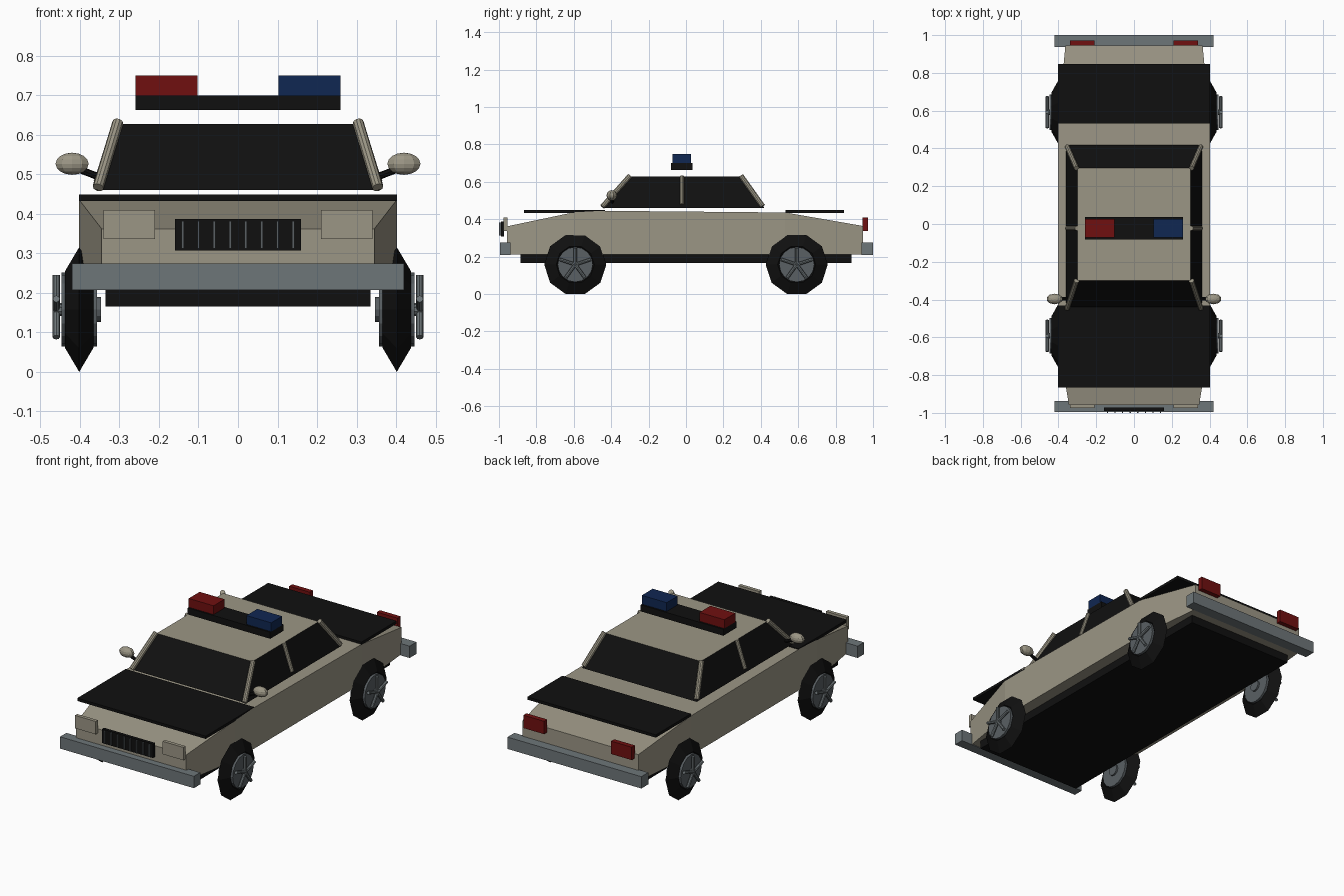
import bpy, bmesh, math
from mathutils import Vector, Matrix

if "Cube" in bpy.data.objects:
    bpy.data.objects.remove(bpy.data.objects["Cube"])


def material(name, rgb):
    m = bpy.data.materials.new(name)
    m.diffuse_color = (*rgb, 1)
    m.use_nodes = True
    m.node_tree.nodes["Principled BSDF"].inputs["Base Color"].default_value = m.diffuse_color
    return m


BEIGE = material("beige paint", (0.33, 0.305, 0.235))
BLACK = material("black", (0.005, 0.005, 0.005))
STEEL = material("bumper grey", (0.155, 0.18, 0.19))
RIM = material("rim grey", (0.10, 0.115, 0.125))
RED = material("red lamp", (0.16, 0.005, 0.005))
BLUE = material("blue lamp", (0.005, 0.02, 0.085))


def finish(name, bm, *mats):
    bmesh.ops.recalc_face_normals(bm, faces=bm.faces)
    me = bpy.data.meshes.new(name)
    bm.to_mesh(me)
    bm.free()
    for m in mats:
        me.materials.append(m)
    ob = bpy.data.objects.new(name, me)
    bpy.context.collection.objects.link(ob)
    return ob


def box(name, x, y, z, mat):
    """Box from (min, max) ranges."""
    bm = bmesh.new()
    bmesh.ops.create_cube(bm, size=1)
    for v in bm.verts:
        v.co = [r[0] if c < 0 else r[1] for c, r in zip(v.co, (x, y, z))]
    return finish(name, bm, mat)


def rod_into(bm, a, b, r, sides):
    a, b = Vector(a), Vector(b)
    d = b - a
    mat = Matrix.Translation((a + b) / 2) @ d.to_track_quat('Z', 'Y').to_matrix().to_4x4()
    bmesh.ops.create_cone(bm, cap_ends=True, segments=sides, radius1=r, radius2=r,
                          depth=d.length, matrix=mat)


def rod(name, a, b, r, mat, sides=10):
    bm = bmesh.new()
    rod_into(bm, a, b, r, sides)
    return finish(name, bm, mat)


def loft(name, rings, *mats):
    """Skin a list of four-point rings and cap both ends."""
    bm = bmesh.new()
    vs = [[bm.verts.new(p) for p in ring] for ring in rings]
    for a, b in zip(vs, vs[1:]):
        for i in range(4):
            j = (i + 1) % 4
            bm.faces.new((a[i], a[j], b[j], b[i]))
    bm.faces.new(vs[0])
    bm.faces.new(vs[-1])
    return finish(name, bm, *mats)


# lower body: stations of (y, half width, top height)
stations = [(-0.957, 0.345, 0.362), (-0.60, 0.403, 0.437), (-0.45, 0.403, 0.445),
            (0.53, 0.403, 0.436), (0.946, 0.363, 0.364)]
loft("body", [[(-w, y, 0.212), (w, y, 0.212), (w, y, t), (-w, y, t)]
              for y, w, t in stations], BEIGE)
box("underbody", (-0.335, 0.335), (-0.885, 0.885), (0.166, 0.213), BLACK)

# hood and trunk plates
box("hood", (-0.403, 0.403), (-0.865, -0.432), (0.433, 0.449), BLACK)
box("trunk_lid", (-0.403, 0.403), (0.532, 0.846), (0.433, 0.449), BLACK)

# cabin: black glass with a beige roof face
cabin = loft("cabin", [[(-w, f, z), (w, f, z), (w, b, z), (-w, b, z)]
                       for w, f, b, z in ((0.36, -0.44, 0.418, 0.461),
                                          (0.30, -0.30, 0.296, 0.628))], BLACK, BEIGE)
for p in cabin.data.polygons:
    p.material_index = 1 if p.normal.z > 0.9 else 0

# bumpers
box("front_bumper", (-0.42, 0.42), (-0.995, -0.938), (0.208, 0.275), STEEL)
box("rear_bumper", (-0.42, 0.42), (0.938, 1.0), (0.208, 0.275), STEEL)

# grille with vertical bars
box("grille", (-0.16, 0.16), (-0.99, -0.972), (0.307, 0.387), BLACK)
for i in range(8):
    x = -0.14 + 0.04 * i
    box("grille_bar", (x - 0.003, x + 0.003), (-1.0, -0.988), (0.312, 0.382), RIM)

# roof light bar
box("light_bar", (-0.259, 0.259), (-0.081, 0.036), (0.663, 0.70), BLACK)
box("red_beacon", (-0.259, -0.103), (-0.072, 0.026), (0.70, 0.75), RED)
box("blue_beacon", (0.103, 0.259), (-0.072, 0.026), (0.70, 0.75), BLUE)


def wheel(s, y):
    c = Vector((s * 0.402, y, 0.158))
    # ten-sided tyre with a pointed tread
    bm = bmesh.new()
    n = 10
    section = [(0, 0.166), (0.036, 0.102), (0, 0.06), (-0.036, 0.102)]
    rings = []
    for k in range(n):
        a = 2 * math.pi * k / n
        rings.append([bm.verts.new(c + Vector((x, r * math.cos(a), r * math.sin(a))))
                      for x, r in section])
    for k in range(n):
        p, q = rings[k], rings[(k + 1) % n]
        for i in range(4):
            j = (i + 1) % 4
            bm.faces.new((p[i], p[j], q[j], q[i]))
    finish("tyre", bm, BLACK)
    # rim disc and inner hub
    off = Vector((s, 0, 0))
    rod("rim", c - off * 0.045, c + off * 0.045, 0.094, RIM, 16)
    rod("inner_hub", c - off * 0.055, c - off * 0.044, 0.032, RIM, 12)
    # five spokes
    bm = bmesh.new()
    h = c + off * 0.058
    rod_into(bm, c + off * 0.044, h + off * 0.006, 0.016, 10)
    for k in range(5):
        a = math.pi / 2 + 2 * math.pi * k / 5
        rod_into(bm, h, h + Vector((0, math.cos(a), math.sin(a))) * 0.087, 0.009, 8)
    finish("spokes", bm, STEEL)


# parts on both sides
for s in (-1, 1):
    for y in (-0.592, 0.592):
        wheel(s, y)
    lamp = sorted((s * 0.21, s * 0.34))
    box("headlight", lamp, (-0.975, -0.955), (0.337, 0.41), BEIGE)
    box("tail_light", lamp, (0.944, 0.972), (0.337, 0.41), RED)
    # roof pillars
    rod("front_pillar", (s * 0.354, -0.447, 0.467), (s * 0.304, -0.300, 0.632), 0.014, BEIGE)
    rod("middle_pillar", (s * 0.354, -0.022, 0.480), (s * 0.302, -0.022, 0.630), 0.012, BEIGE)
    rod("rear_pillar", (s * 0.354, 0.410, 0.470), (s * 0.304, 0.295, 0.632), 0.014, BEIGE)
    # side mirrors
    rod("mirror_arm", (s * 0.335, -0.395, 0.487), (s * 0.41, -0.395, 0.516), 0.009, BLACK, 8)
    bm = bmesh.new()
    bmesh.ops.create_uvsphere(bm, u_segments=10, v_segments=8, radius=1,
                              matrix=Matrix.Translation((s * 0.42, -0.397, 0.527))
                              @ Matrix.Diagonal((0.044, 0.028, 0.028, 1)))
    finish("mirror", bm, BEIGE)
